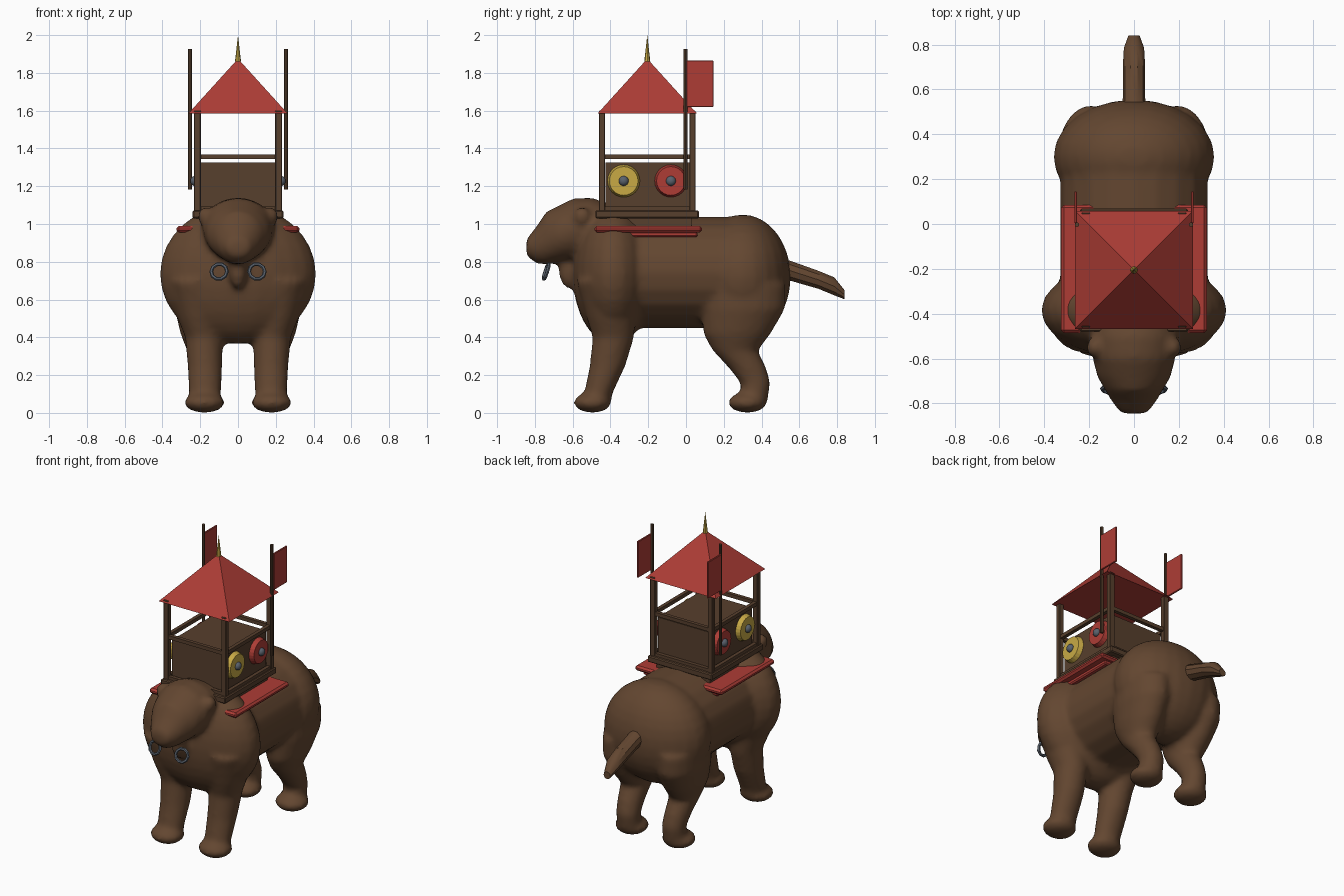
import bpy, bmesh, math
from mathutils import Matrix, Vector

old = bpy.data.objects.get("Cube")
if old:
    bpy.data.objects.remove(old, do_unlink=True)


def material(name, r, g, b):
    m = bpy.data.materials.new(name)
    m.use_nodes = True
    m.diffuse_color = (r, g, b, 1)
    m.node_tree.nodes["Principled BSDF"].inputs["Base Color"].default_value = (r, g, b, 1)
    return m


HIDE = material("brown_hide", .125, .062, .03)
WOOD = material("dark_wood", .095, .05, .026)
RED = material("red_cloth", .42, .046, .036)
GOLD = material("gold", .58, .4, .06)
STEEL = material("steel", .1, .12, .15)


def finish(name, bm, mat, smooth=False):
    bmesh.ops.recalc_face_normals(bm, faces=bm.faces)
    mesh = bpy.data.meshes.new(name)
    bm.to_mesh(mesh)
    bm.free()
    mesh.materials.append(mat)
    ob = bpy.data.objects.new(name, mesh)
    bpy.context.collection.objects.link(ob)
    if smooth:
        bpy.ops.object.select_all(action="DESELECT")
        ob.select_set(True)
        bpy.context.view_layer.objects.active = ob
        bpy.ops.object.shade_smooth_by_angle(angle=math.radians(35))
    return ob


def ellipsoid(bm, centre, radii):
    place = Matrix.Translation(centre) @ Matrix.Diagonal((*radii, 1))
    bmesh.ops.create_uvsphere(bm, u_segments=24, v_segments=16, radius=1, matrix=place)


def loft(bm, rings, axis, sides=20):
    """Skin ellipses: (centre, radius across x, radius across the other axis)."""
    loops = []
    for centre, rx, ro in rings:
        other = Vector((0, 0, ro)) if axis == "y" else Vector((0, ro, 0))
        turn = [math.tau * i / sides for i in range(sides)]
        loops.append([bm.verts.new(Vector(centre) + Vector((rx * math.cos(a), 0, 0))
                                   + other * math.sin(a)) for a in turn])
    for a, b in zip(loops, loops[1:]):
        for i in range(sides):
            j = (i + 1) % sides
            bm.faces.new((a[i], a[j], b[j], b[i]))
    bm.faces.new(loops[0])
    bm.faces.new(loops[-1])


def box(name, lo, hi, mat, bevel=0):
    lo, hi = Vector(lo), Vector(hi)
    bm = bmesh.new()
    bmesh.ops.create_cube(bm, size=1, matrix=Matrix.Translation((lo + hi) / 2)
                          @ Matrix.Diagonal((*(hi - lo), 1)))
    if bevel:
        bmesh.ops.bevel(bm, geom=bm.edges[:], offset=bevel, segments=1, affect="EDGES")
    return finish(name, bm, mat)


def cone(name, centre, r1, r2, depth, mat, sides, turn=None, smooth=False):
    bm = bmesh.new()
    place = Matrix.Translation(centre) @ (turn or Matrix())
    bmesh.ops.create_cone(bm, cap_ends=True, segments=sides, radius1=r1, radius2=r2,
                          depth=depth, matrix=place)
    return finish(name, bm, mat, smooth)


# Animal: overlapping masses fused into one skin
bm = bmesh.new()
ellipsoid(bm, (0, -.385, .735), (.415, .215, .37))
ellipsoid(bm, (0, .3, .72), (.36, .255, .33))
loft(bm, [((0, y, .745), .33, .295) for y in (-.35, -.2, 0, .15, .25)], "y")
loft(bm, [((0, -.36, .95), .2, .14), ((0, -.5, .985), .19, .155),
          ((0, -.6, .97), .185, .165), ((0, -.68, .945), .165, .15),
          ((0, -.74, .925), .13, .14), ((0, -.79, .89), .1, .1),
          ((0, -.845, .875), .06, .045)], "y")
ellipsoid(bm, (0, -.62, .765), (.05, .055, .11))
for s in (-1, 1):
    ellipsoid(bm, (s * .17, -.55, 1.04), (.045, .045, .05))
    loft(bm, [((s * .22, -.41, .7), .16, .17), ((s * .2, -.395, .5), .12, .13),
              ((s * .18, -.385, .4), .1, .11), ((s * .175, -.415, .25), .092, .095),
              ((s * .175, -.465, .1), .085, .075), ((s * .175, -.47, .04), .08, .07)], "z")
    loft(bm, [((s * .19, .31, .68), .15, .22), ((s * .2, .305, .55), .135, .22),
              ((s * .19, .27, .42), .115, .18), ((s * .18, .26, .33), .09, .12),
              ((s * .175, .325, .24), .08, .1), ((s * .17, .367, .16), .075, .08),
              ((s * .17, .36, .05), .075, .07)], "z")
    ellipsoid(bm, (s * .178, -.495, .055), (.107, .1, .054))
    ellipsoid(bm, (s * .175, .325, .055), (.105, .102, .054))
body = finish("animal_body", bm, HIDE)
remesh = body.modifiers.new("fuse", "REMESH")
remesh.mode = "VOXEL"
remesh.voxel_size = .018
remesh.use_smooth_shade = True
relax = body.modifiers.new("relax", "SMOOTH")
relax.factor = .5
relax.iterations = 5

# Tail
bm = bmesh.new()
loft(bm, [((0, .45, .785), .06, .055), ((0, .56, .75), .05, .055), ((0, .7, .705), .05, .05),
          ((0, .785, .67), .045, .05), ((0, .84, .625), .025, .025)], "y", 10)
finish("tail", bm, HIDE, True)

# Mouth rings
for s, side in ((-1, "right"), (1, "left")):
    bpy.ops.mesh.primitive_torus_add(major_segments=10, minor_segments=6, major_radius=.042,
                                     minor_radius=.01, location=(s * .1, -.74, .748),
                                     rotation=(math.radians(72), 0, s * math.radians(8)))
    ring = bpy.context.object
    ring.name = side + "_mouth_ring"
    ring.data.materials.append(STEEL)

# Saddle cloth
box("saddle_cloth", (-.325, -.485, .955), (.325, .085, .99), RED, .012)
box("saddle_pad", (-.28, -.4, .93), (.28, .06, .96), RED, .008)

# Tower cabin
box("cabin_base", (-.24, -.48, 1.03), (.24, .068, 1.072), WOOD, .006)
box("cabin_base_support", (-.2, -.42, .97), (.2, .03, 1.035), WOOD)
box("cabin_walls", (-.195, -.425, 1.06), (.195, .02, 1.325), WOOD)
for z in (1.08, 1.355):
    for y in (-.445, .035):
        box("cross_rail", (-.2, y - .012, z - .012), (.2, y + .012, z + .012), WOOD)
    for x in (-.215, .215):
        box("side_rail", (x - .012, -.44, z - .012), (x + .012, .03, z + .012), WOOD)
for x in (-.215, .215):
    for y in (-.445, .035):
        box("corner_post", (x - .018, y - .016, 1.03), (x + .018, y + .016, 1.6), WOOD, .003)

# Roof and spike
quarter = Matrix.Rotation(math.pi / 4, 4, "Z")
cone("roof", (0, -.205, 1.73), .263 * math.sqrt(2), 0, .29, RED, 4, quarter)
cone("roof_spike", (0, -.205, 1.93), .016, 0, .14, GOLD, 8)

# Shields, flags and poles on both sides
for s, side in ((-1, "right_"), (1, "left_")):
    out = Matrix.Rotation(s * math.pi / 2, 4, "Y")
    for y, colour, label in ((-.33, GOLD, "gold_shield"), (-.08, RED, "red_shield")):
        cone(side + label, (s * .213, y, 1.228), .086, .076, .03, colour, 24, out)
        bm = bmesh.new()
        ellipsoid(bm, (s * .23, y, 1.228), (.022, .026, .026))
        finish(side + label + "_boss", bm, STEEL, True)
    cone(side + "flag_pole", (s * .254, -.003, 1.555), .01, .01, .745, WOOD, 8, None, True)
    box(side + "flag", (s * .26 - .006, .003, 1.62), (s * .26 + .006, .145, 1.865), RED, .003)
